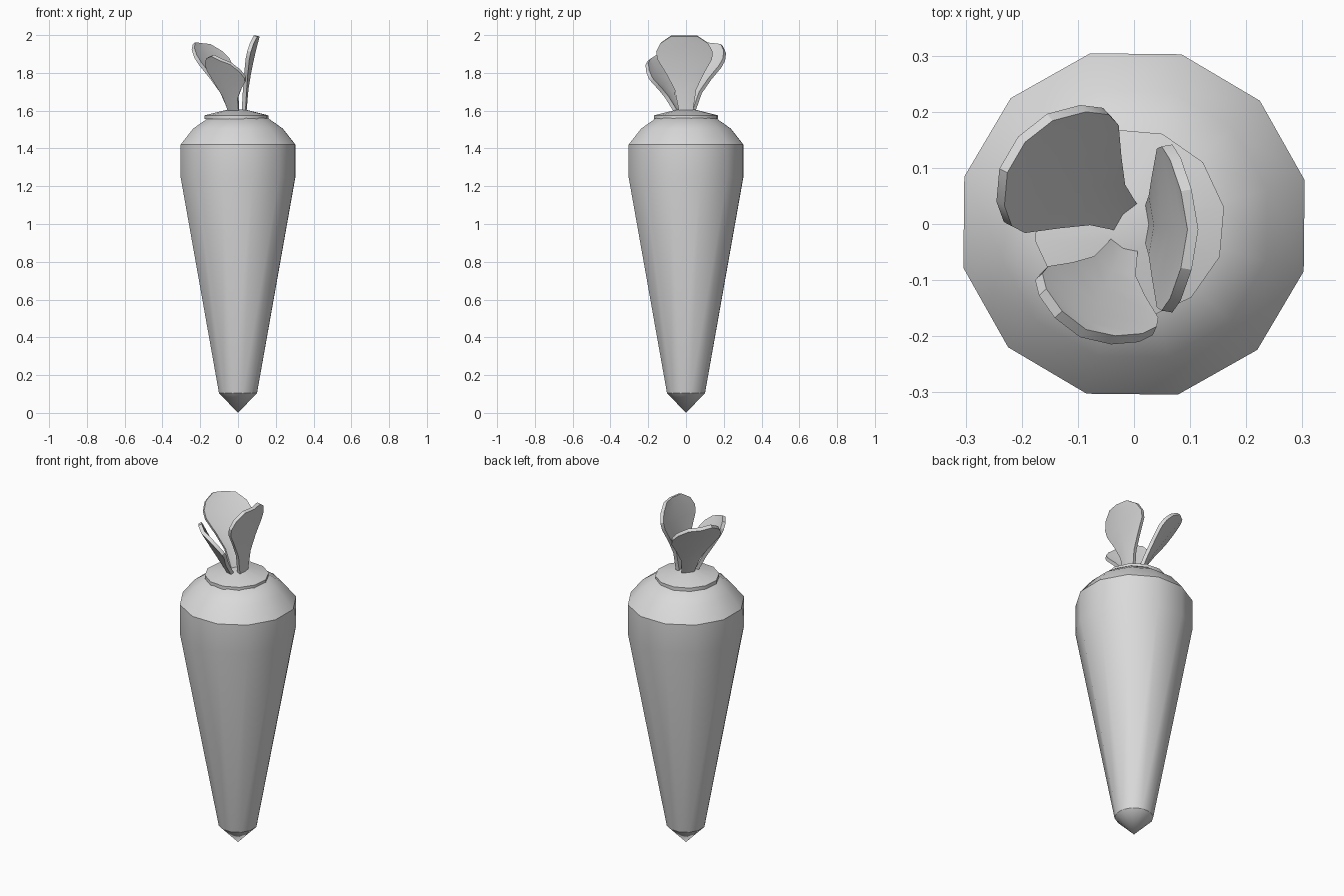
import bpy
import bmesh
from math import sin, cos, tau, radians

cube = bpy.data.objects.get("Cube")
if cube:
    bpy.data.objects.remove(cube)

SIDES = 12
grey = bpy.data.materials.new("light_grey")
grey.use_nodes = True
grey.diffuse_color = (0.7, 0.7, 0.7, 1)
grey.node_tree.nodes["Principled BSDF"].inputs["Base Color"].default_value = (0.7, 0.7, 0.7, 1)


def finish(name, bm, thickness=0):
    bmesh.ops.recalc_face_normals(bm, faces=bm.faces)
    mesh = bpy.data.meshes.new(name)
    bm.to_mesh(mesh)
    bm.free()
    mesh.materials.append(grey)
    obj = bpy.data.objects.new(name, mesh)
    bpy.context.collection.objects.link(obj)
    bpy.ops.object.select_all(action='DESELECT')
    bpy.context.view_layer.objects.active = obj
    obj.select_set(True)
    if thickness:
        solid = obj.modifiers.new("thickness", 'SOLIDIFY')
        solid.thickness = thickness
        solid.offset = 0
        bpy.ops.object.modifier_apply(modifier=solid.name)
    bpy.ops.object.shade_smooth_by_angle(angle=radians(32))
    return obj


def lathe(name, profile, phase, cx=0):
    """Closed turned shape from (radius, height) pairs; radius 0 makes a point."""
    bm = bmesh.new()
    rings = []
    for r, z in profile:
        if r == 0:
            rings.append([bm.verts.new((cx, 0, z))] * SIDES)
        else:
            angles = [phase + tau * i / SIDES for i in range(SIDES)]
            rings.append([bm.verts.new((cx + r * cos(a), r * sin(a), z)) for a in angles])
    for low, high in zip(rings, rings[1:]):
        for i in range(SIDES):
            j = (i + 1) % SIDES
            bm.faces.new(dict.fromkeys((low[i], low[j], high[j], high[i])))
    return finish(name, bm)


# Leaf outline: (fraction of length, half width)
LEAF = [(0, 0.034), (0.3, 0.055), (0.5, 0.095), (0.7, 0.143),
        (0.8, 0.148), (0.91, 0.125), (1, 0.07)]


def leaf(name, angle, base, reach, height, width=1, shift=0, roll=0, bend=1.3):
    """Cupped paddle leaf that leans outward towards the given angle."""
    a = radians(angle)
    bm = bmesh.new()
    rows = []
    for t, half in LEAF:
        row = []
        for side in (-1, 0, 1):
            s = side * half * width + shift * t
            r = base + (reach - base) * t ** bend - abs(side) * half * 0.17
            z = 1.59 + height * t + roll * s * t
            row.append(bm.verts.new((r * cos(a) - s * sin(a), r * sin(a) + s * cos(a), z)))
        rows.append(row)
    for low, high in zip(rows, rows[1:]):
        for i in range(2):
            bm.faces.new((low[i], low[i + 1], high[i + 1], high[i]))
    return finish(name, bm, 0.02)


# Tapered root with pointed tip and rounded shoulder
lathe("root", [(0, 0), (0.104, 0.105), (0.314, 1.25), (0.314, 1.42),
               (0.245, 1.505), (0.165, 1.56), (0, 1.57)], radians(14.4))

# Shallow cap the leaves grow from
lathe("crown", [(0, 1.55), (0.171, 1.555), (0.171, 1.575), (0.05, 1.605), (0, 1.608)],
      radians(10), -0.008)

# Three leaves
leaf("left_leaf", 0, 0.035, 0.105, 0.405, shift=-0.01, bend=1.6)
leaf("back_right_leaf", 139, 0.03, 0.25, 0.36, width=0.9, shift=0.018, roll=0.08)
leaf("front_right_leaf", 245, 0.05, 0.215, 0.28, width=0.77, roll=-0.4, bend=1)
